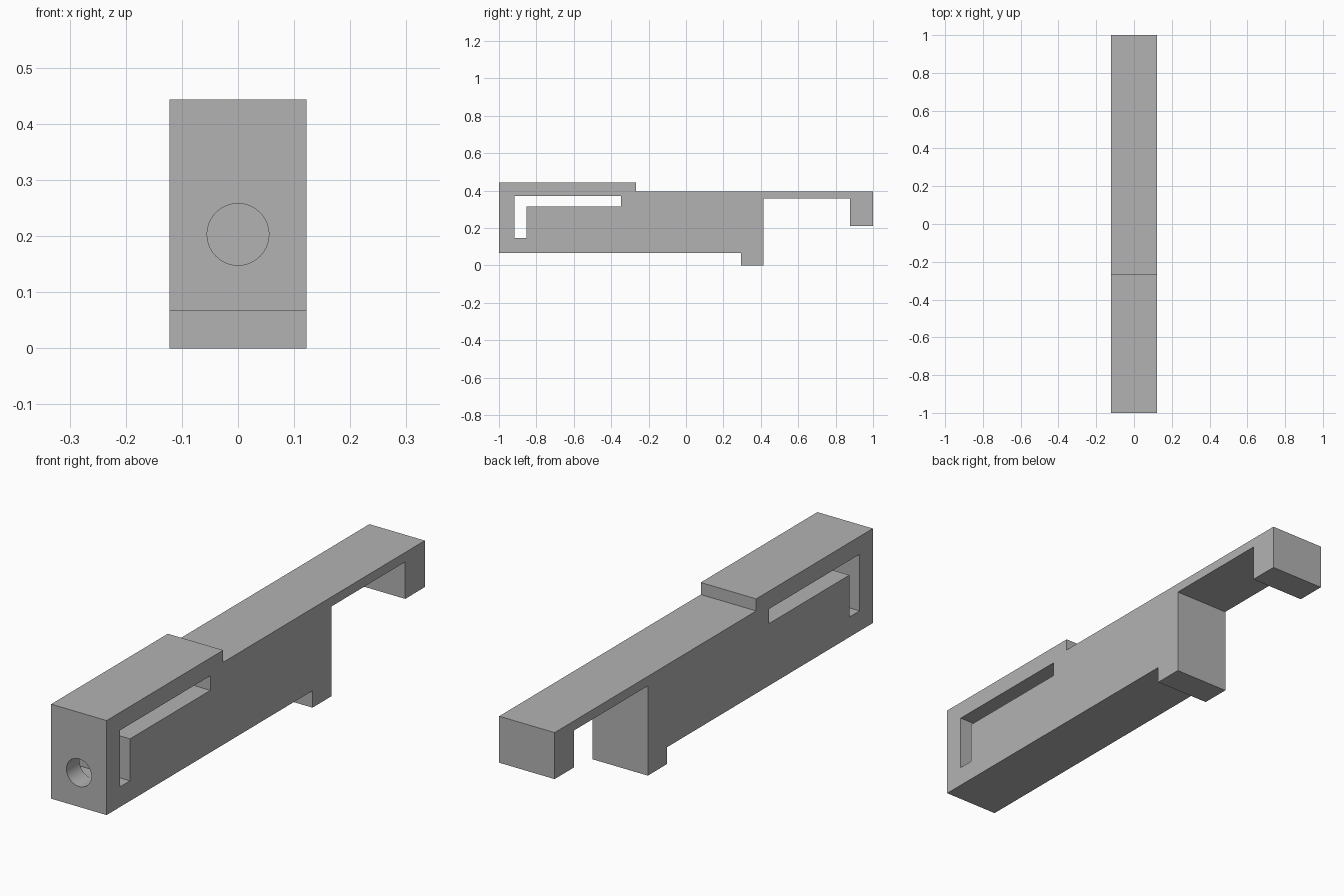
import bpy, bmesh, math
from mathutils import Matrix

cube = bpy.data.objects.get("Cube")
if cube:
    bpy.data.objects.remove(cube, do_unlink=True)

HALF_WIDTH = 0.122

grey = bpy.data.materials.new("plain_grey")
grey.use_nodes = True
colour = (0.45, 0.45, 0.45, 1)
grey.diffuse_color = colour
grey.node_tree.nodes["Principled BSDF"].inputs["Base Color"].default_value = colour


def finish(bm, name):
    bmesh.ops.recalc_face_normals(bm, faces=bm.faces)
    mesh = bpy.data.meshes.new(name)
    bm.to_mesh(mesh)
    bm.free()
    mesh.materials.append(grey)
    obj = bpy.data.objects.new(name, mesh)
    bpy.context.scene.collection.objects.link(obj)
    return obj


def prism(name, outline, half):
    """Extrude a side outline of (y, z) points across the width."""
    bm = bmesh.new()
    face = bm.faces.new([bm.verts.new((-half, y, z)) for y, z in outline])
    side = bmesh.ops.extrude_face_region(bm, geom=[face])["geom"]
    moved = [g for g in side if isinstance(g, bmesh.types.BMVert)]
    bmesh.ops.translate(bm, vec=(2 * half, 0, 0), verts=moved)
    return finish(bm, name)


# Clip body: raised head, long arm with a hooked end, and a small foot
body = prism("clip_body", [
    (-1, 0.067), (0.294, 0.067), (0.294, 0), (0.414, 0),
    (0.414, 0.357), (0.877, 0.357), (0.877, 0.21), (1, 0.21),
    (1, 0.395), (-0.267, 0.395), (-0.267, 0.443), (-1, 0.443),
], HALF_WIDTH)

# L-shaped slot through the sides
slot = prism("slot_cutter", [
    (-0.917, 0.147), (-0.853, 0.147), (-0.853, 0.314),
    (-0.348, 0.314), (-0.348, 0.372), (-0.917, 0.372),
], HALF_WIDTH * 2)

# Round screw hole from the front face into the slot
bm = bmesh.new()
bmesh.ops.create_cone(bm, cap_ends=True, segments=64, radius1=0.055, radius2=0.055,
                      depth=0.2, matrix=Matrix.Translation((0, -0.985, 0.203))
                      @ Matrix.Rotation(math.pi / 2, 4, "X"))
hole = finish(bm, "hole_cutter")

for cutter in (slot, hole):
    cutter.hide_render = True
    mod = body.modifiers.new(cutter.name, "BOOLEAN")
    mod.operation = "DIFFERENCE"
    mod.solver = "EXACT"
    mod.object = cutter

# Bake the cuts and discard the cutters
deps = bpy.context.evaluated_depsgraph_get()
cut_mesh = bpy.data.meshes.new_from_object(body.evaluated_get(deps))
body.modifiers.clear()
body.data = cut_mesh
for cutter in (slot, hole):
    bpy.data.objects.remove(cutter, do_unlink=True)

bpy.ops.object.select_all(action="DESELECT")
body.select_set(True)
bpy.context.view_layer.objects.active = body
bpy.ops.object.shade_smooth_by_angle(angle=math.radians(30))
